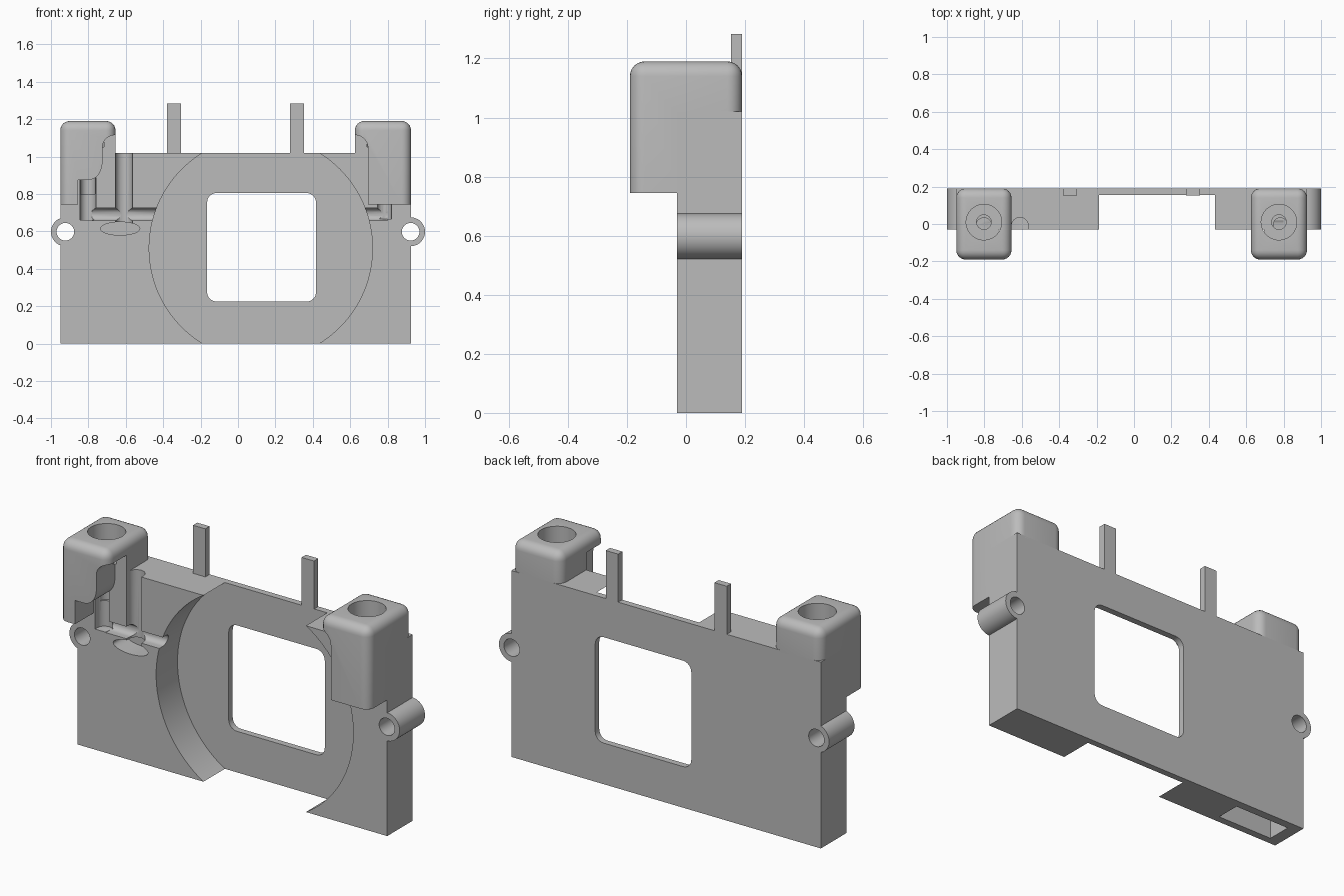
import bpy, bmesh, math

if "Cube" in bpy.data.objects:
    bpy.data.objects.remove(bpy.data.objects["Cube"])

grey = bpy.data.materials.new("plastic_grey")
grey.diffuse_color = (0.5, 0.5, 0.5, 1)
grey.use_nodes = True
grey.node_tree.nodes["Principled BSDF"].inputs["Base Color"].default_value = grey.diffuse_color


def finish(name, bm):
    bmesh.ops.recalc_face_normals(bm, faces=bm.faces[:])
    me = bpy.data.meshes.new(name)
    bm.to_mesh(me)
    bm.free()
    me.materials.append(grey)
    ob = bpy.data.objects.new(name, me)
    bpy.context.collection.objects.link(ob)
    return ob


def prism(name, pts, lo, hi, axis="y"):
    """Extrude a 2D outline along an axis."""
    place = {"x": lambda a, b, d: (d, a, b),
             "y": lambda a, b, d: (a, d, b),
             "z": lambda a, b, d: (a, b, d)}[axis]
    bm = bmesh.new()
    r0 = [bm.verts.new(place(a, b, lo)) for a, b in pts]
    r1 = [bm.verts.new(place(a, b, hi)) for a, b in pts]
    bm.faces.new(r0)
    bm.faces.new(r1[::-1])
    for i in range(len(pts)):
        j = (i + 1) % len(pts)
        bm.faces.new((r0[i], r1[i], r1[j], r0[j]))
    return finish(name, bm)


def rect(a0, a1, b0, b1):
    return [(a0, b0), (a1, b0), (a1, b1), (a0, b1)]


def arc(ca, cb, ra, rb, d0, d1, n=12):
    return [(ca + ra * math.cos(math.radians(d0 + (d1 - d0) * i / n)),
             cb + rb * math.sin(math.radians(d0 + (d1 - d0) * i / n))) for i in range(n + 1)]


def ellipse(ca, cb, ra, rb, n=48):
    return arc(ca, cb, ra, rb, 0, 360, n)[:-1]


def round_rect(a0, a1, b0, b1, r):
    return (arc(a1 - r, b1 - r, r, r, 0, 90, 8) + arc(a0 + r, b1 - r, r, r, 90, 180, 8)
            + arc(a0 + r, b0 + r, r, r, 180, 270, 8) + arc(a1 - r, b0 + r, r, r, 270, 360, 8))


def cut(ob, *args):
    cutter = prism("cutter", *args)
    m = ob.modifiers.new("cut", "BOOLEAN")
    m.operation, m.solver, m.object = "DIFFERENCE", "EXACT", cutter
    bpy.context.view_layer.objects.active = ob
    bpy.ops.object.modifier_apply(modifier=m.name)
    bpy.data.objects.remove(cutter, do_unlink=True)


FRONT, BACK, TOP = -0.03, 0.19, 1.02

# Main plate with round recess and window
body = prism("body", rect(-0.95, 0.925, 0, TOP), FRONT, BACK)
cut(body, ellipse(0.122, 0.51, 0.597, 0.597, 128), -0.2, 0.155)
cut(body, round_rect(-0.165, 0.417, 0.225, 0.805, 0.05), -0.2, 0.4)

# Wire channels and side openings in the front
def channel(x0, x1, depth_y):
    xc, r = (x0 + x1) / 2, (x1 - x0) / 2
    return [(x1, -0.2)] + arc(xc, depth_y - r, r, r, 0, 180) + [(x0, -0.2)]

cut(body, channel(-0.655, -0.565, 0.035), 0.6, 1.2, "z")
cut(body, channel(-0.845, -0.76, 0.033), 0.66, 0.95, "z")
cut(body, channel(0.745, 0.82, 0.033), 0.665, 0.9, "z")
slot = [(-0.2, 0.658)] + arc(0.0, 0.691, 0.033, 0.033, -90, 90) + [(-0.2, 0.724)]
cut(body, slot, -0.78, -0.40, "x")
cut(body, slot, 0.66, 0.80, "x")
cut(body, ellipse(-0.63, 0.615, 0.105, 0.035), -0.2, 0.08)

# Pocket in the underside of the left leg
cut(body, rect(-0.885, -0.55, 0.01, 0.145), -0.1, 0.5, "z")

# Screw lugs on both sides
lugs = []
for side, s in (("left", -1), ("right", 1)):
    lug = prism(side + "_lug", ellipse(s * 0.923, 0.598, 0.077, 0.077), FRONT, BACK)
    hole = ellipse(s * 0.923, 0.598, 0.047, 0.047)
    cut(lug, hole, -0.3, 0.4)
    cut(body, hole, -0.3, 0.4)
    lugs.append(lug)

# Rounded corner towers
def tower(name, x0, x1, cutaway):
    bm = bmesh.new()
    bmesh.ops.create_cube(bm, size=1)
    for v in bm.verts:
        v.co = ((x0 + x1) / 2 + v.co.x * (x1 - x0), v.co.y * 0.38, 0.9675 + v.co.z * 0.445)
    edges = [e for e in bm.edges if max(v.co.z for v in e.verts) > 1]
    bmesh.ops.bevel(bm, geom=edges, offset=0.05, segments=6, profile=0.5, affect="EDGES")
    ob = finish(name, bm)
    # relief on the inner front, and seat on the plate
    cut(ob, cutaway, -0.4, FRONT)
    cut(ob, rect(x0 - 0.1, x1 + 0.1, 0.6, TOP - 0.01), FRONT, 0.4)
    # stepped hole from the top
    xc = (x0 + x1) / 2
    cut(ob, ellipse(xc, 0.01, 0.095, 0.095), 1.05, 1.4, "z")
    cut(ob, ellipse(xc, 0.01, 0.039, 0.039, 32), 0.9, 1.4, "z")
    cut(body, ellipse(xc, 0.01, 0.039, 0.039, 32), 0.8, 1.4, "z")
    return ob


left_cut = ([(-0.855, 0.6), (-0.855, 0.875)] + arc(-0.80, 0.97, 0.075, 0.095, -90, 0)
            + arc(-0.655, 1.05, 0.07, 0.065, 180, 90) + [(-0.5, 1.115), (-0.5, 0.6)])
right_cut = ([(0.695, 0.6)] + arc(0.625, 1.045, 0.07, 0.07, 0, 90)
             + [(0.5, 1.115), (0.5, 0.6)])
towers = [tower("left_tower", -0.95, -0.655, left_cut),
          tower("right_tower", 0.625, 0.925, right_cut)]

# Upright pegs on the back edge
for name, x0, x1 in (("left_peg", -0.38, -0.305), ("right_peg", 0.278, 0.353)):
    prism(name, rect(x0, x1, TOP - 0.02, 1.283), 0.153, BACK)

# Smooth the curved parts, keeping hard edges
for ob in [body] + lugs + towers:
    bpy.ops.object.select_all(action="DESELECT")
    ob.select_set(True)
    bpy.context.view_layer.objects.active = ob
    bpy.ops.object.shade_smooth_by_angle(angle=math.radians(30))
